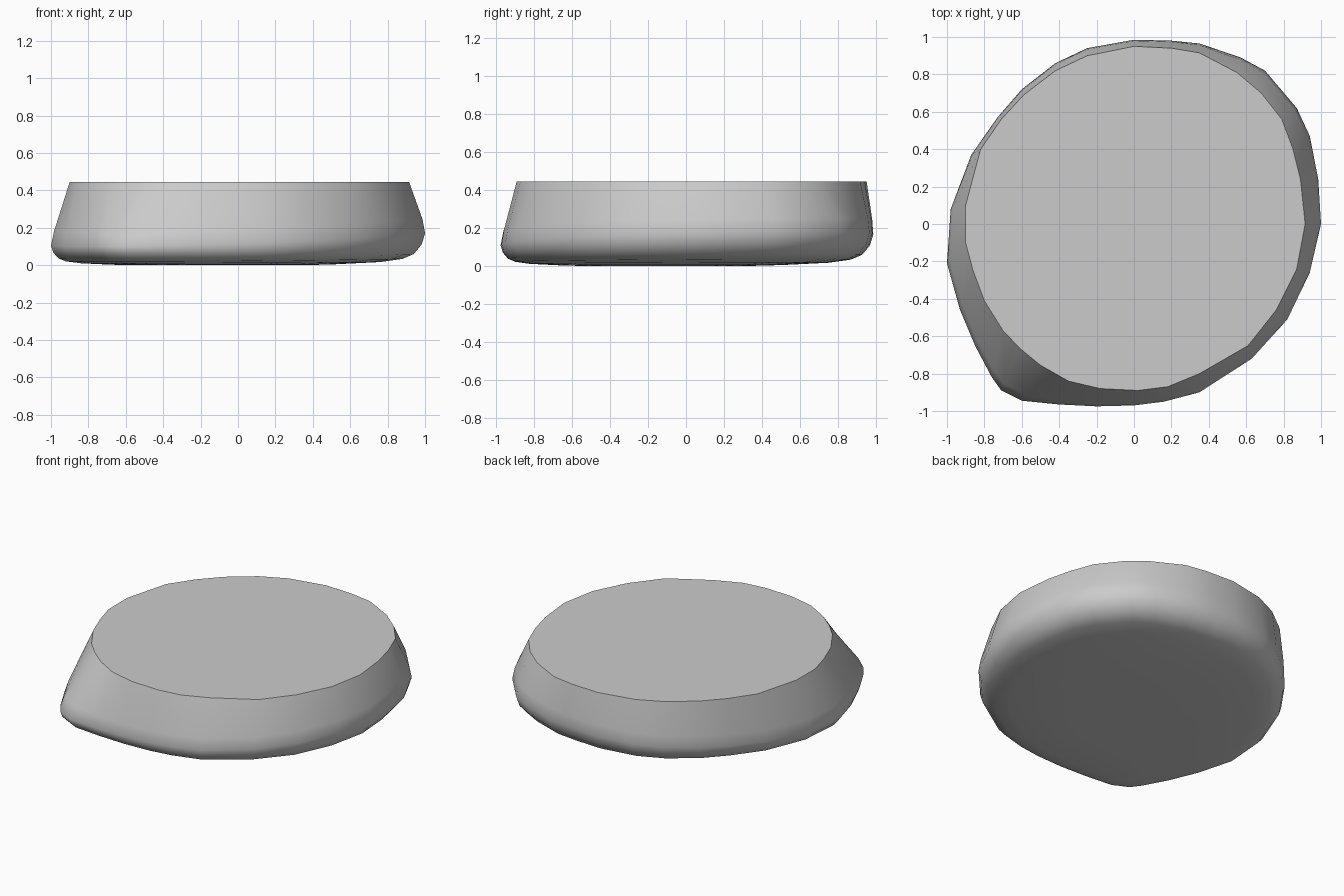
import bpy
import bmesh
from math import atan2, cos, radians
from mathutils import Vector

default_cube = bpy.data.objects.get("Cube")
if default_cube:
    bpy.data.objects.remove(default_cube, do_unlink=True)

# Single flat stone colour
stone_grey = bpy.data.materials.new("stone grey")
stone_grey.use_nodes = True
colour = (0.6, 0.6, 0.6, 1)
stone_grey.diffuse_color = colour
stone_grey.node_tree.nodes["Principled BSDF"].inputs["Base Color"].default_value = colour

# Widest outline of the stone, counter-clockwise, with a blunt corner at -x -y
BELLY = [(1, 0), (.985, .24), (.94, .47), (.87, .62), (.7, .82), (.57, .89),
         (.35, .965), (.2, .98), (0, .985), (-.25, .94), (-.42, .86),
         (-.6, .72), (-.73, .57), (-.87, .37), (-.98, .08), (-1, -.21),
         (-.93, -.46), (-.85, -.65), (-.76, -.82), (-.71, -.89),
         (-.6, -.945), (-.4, -.965), (-.2, -.975), (0, -.97),
         (.16, -.95), (.35, -.9), (.63, -.72), (.82, -.51), (.94, -.26)]

# Outline of the flat cut top, matched point by point to the belly
RIM = [(.915, 0), (.89, .24), (.85, .4), (.79, .56), (.68, .7), (.55, .81),
       (.35, .915), (.2, .94), (0, .95), (-.25, .9), (-.42, .82),
       (-.59, .69), (-.71, .56), (-.82, .4), (-.9, .1), (-.9, -.1),
       (-.86, -.25), (-.8, -.41), (-.7, -.57), (-.61, -.665),
       (-.5, -.755), (-.35, -.84), (-.18, -.88), (.02, -.89),
       (.18, -.87), (.35, -.8), (.61, -.65), (.76, -.46), (.87, -.24)]

TOP_HEIGHT = .445
CORNER_ANGLE = radians(-140)
BASE_CENTRE = Vector((-.2, -.2))

# Underside rings: outline scale and share of the belly height
UNDERSIDE = [(.985, .65), (.95, .35), (.9, .2), (.8, .1), (.6, .03), (.45, 0)]


def belly_height(point):
    """The belly sits lowest at the blunt corner and highest opposite it."""
    return .14 - .04 * cos(atan2(point.y, point.x) - CORNER_ANGLE)


def wall_ring(share, lift):
    """Ring between rim (share 0) and belly (share 1), lifted above the belly."""
    ring = []
    for rim_point, belly_point in zip(RIM, BELLY):
        rim, belly = Vector(rim_point), Vector(belly_point)
        height = belly_height(belly) + lift
        ring.append(rim.lerp(belly, share).to_3d() + Vector((0, 0, height)))
    return ring


def underside_ring(scale, share):
    """Belly outline shrunk towards the middle of the base."""
    ring = []
    for belly_point in BELLY:
        belly = Vector(belly_point)
        flat = BASE_CENTRE.lerp(belly, scale)
        ring.append(Vector((flat.x, flat.y, belly_height(belly) * share)))
    return ring


# Stack the rings from the cut top down to the base
rings = [[Vector((x, y, TOP_HEIGHT)) for x, y in RIM]]
rings += [wall_ring(.84, .075), wall_ring(1, 0)]
rings += [underside_ring(scale, share) for scale, share in UNDERSIDE]

# Skin the rings and cap both ends
bm = bmesh.new()
loops = [[bm.verts.new(point) for point in ring] for ring in rings]
count = len(BELLY)
for upper, lower in zip(loops, loops[1:]):
    for i in range(count):
        j = (i + 1) % count
        bm.faces.new((upper[i], lower[i], lower[j], upper[j]))
bm.faces.new(loops[0])
bm.faces.new(reversed(loops[-1]))
bmesh.ops.recalc_face_normals(bm, faces=bm.faces)

mesh = bpy.data.meshes.new("flat_topped_stone")
bm.to_mesh(mesh)
bm.free()
mesh.materials.append(stone_grey)

stone = bpy.data.objects.new("flat_topped_stone", mesh)
bpy.context.collection.objects.link(stone)

# Smooth sides with a crisp top edge
for item in bpy.context.selected_objects:
    item.select_set(False)
stone.select_set(True)
bpy.context.view_layer.objects.active = stone
bpy.ops.object.shade_smooth_by_angle(angle=radians(45))
